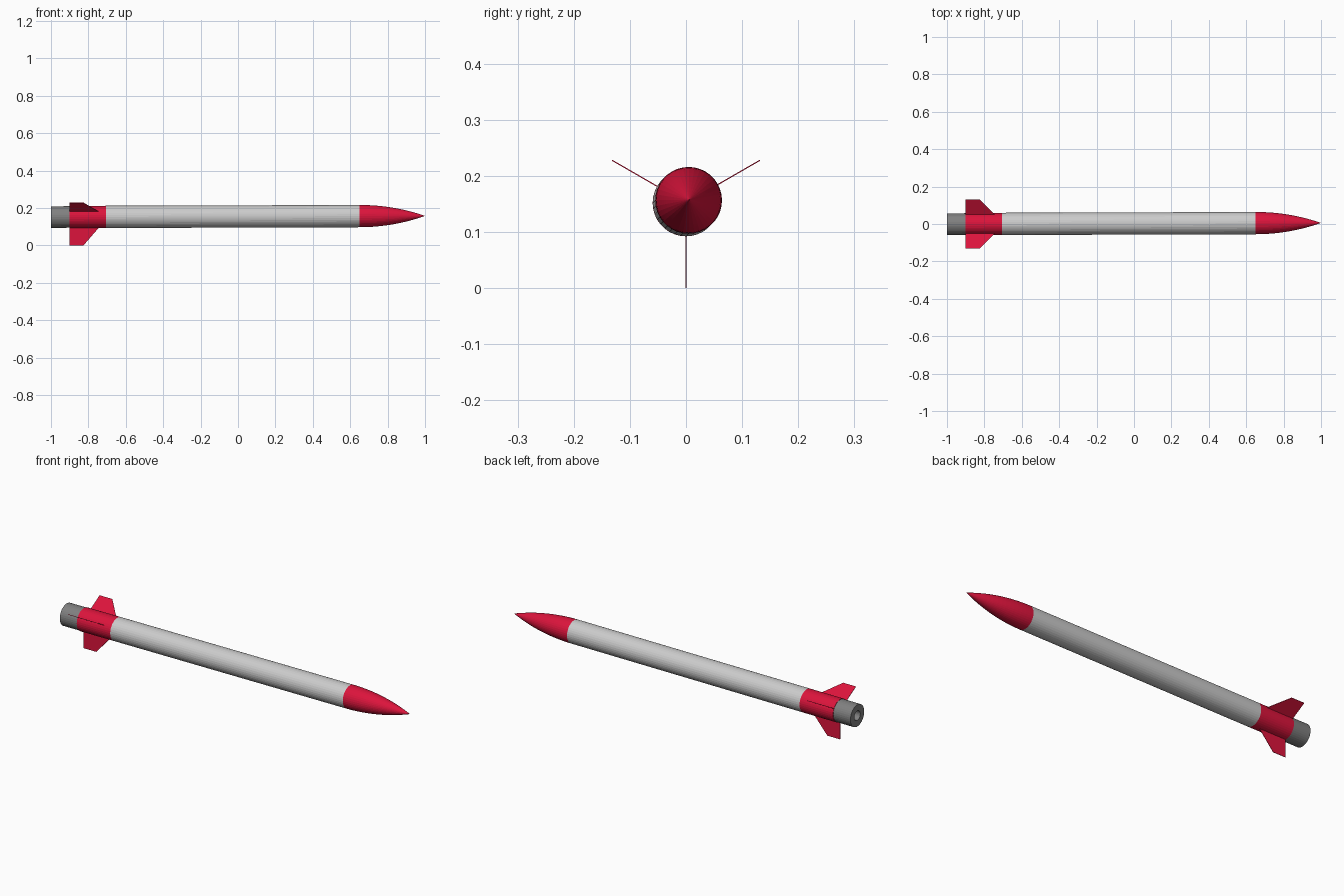
import bpy, bmesh, math
from mathutils import Matrix, Vector

if "Cube" in bpy.data.objects:
    bpy.data.objects.remove(bpy.data.objects["Cube"])

SIDES = 36
R = 0.0595            # body radius
FIN_R = 0.152         # axis to fin tip


def axis(x):
    # the rocket's centre line leans very slightly
    return Vector((x, 0.003 * (x + 0.9), 0.152 + 0.003 * (x + 0.9)))


def material(name, col):
    m = bpy.data.materials.new(name)
    m.diffuse_color = (*col, 1)
    m.use_nodes = True
    m.node_tree.nodes["Principled BSDF"].inputs["Base Color"].default_value = m.diffuse_color
    return m


red = material("red", (0.716, 0.007, 0.045))
silver = material("silver", (0.527, 0.527, 0.527))
grey = material("grey", (0.216, 0.216, 0.216))


def finish(name, bm, mat):
    bmesh.ops.recalc_face_normals(bm, faces=bm.faces)
    me = bpy.data.meshes.new(name)
    bm.to_mesh(me)
    bm.free()
    me.materials.append(mat)
    ob = bpy.data.objects.new(name, me)
    bpy.context.collection.objects.link(ob)
    return ob


def lathe(name, profile, mat):
    # profile of (x, radius) turned round the centre line; ends are closed
    bm = bmesh.new()
    rings = []
    for x, r in profile:
        c = axis(x)
        if r == 0:
            rings.append([bm.verts.new(c)] * SIDES)
            continue
        ring = []
        for i in range(SIDES):
            a = 2 * math.pi * i / SIDES
            ring.append(bm.verts.new(c + Vector((0, r * math.cos(a), r * math.sin(a)))))
        rings.append(ring)
    for p, q in zip(rings, rings[1:]):
        for i in range(SIDES):
            j = (i + 1) % SIDES
            bm.faces.new(list(dict.fromkeys((p[i], p[j], q[j], q[i]))))
    return finish(name, bm, mat)


# body tube
lathe("body_tube", [(-0.705, 0), (-0.705, R), (0.65, R), (0.65, 0)], silver)

# ogive nose cone
L, N = 0.35, 16
rho = (R * R + L * L) / (2 * R)
nose = [(0.65, 0)]
for k in range(N):
    t = L * k / N
    nose.append((0.65 + t, math.sqrt(rho * rho - t * t) + R - rho))
nose.append((1.0, 0))
lathe("nose_cone", nose, red)

# fin collar
lathe("fin_collar", [(-0.9, 0), (-0.9, R), (-0.705, R), (-0.705, 0)], red)

# motor section with a nozzle bore
lathe("motor_tail", [(-0.9, 0), (-0.9, 0.0575), (-1.0, 0.0575),
                     (-1.0, 0.025), (-0.91, 0.025), (-0.91, 0)], grey)

# three thin swept fins
FIN = [(-0.9, 0.057), (-0.9, FIN_R), (-0.826, FIN_R), (-0.746, R), (-0.746, 0.057)]
for n, deg in enumerate((30, 150, 270)):
    bm = bmesh.new()
    face = bm.faces.new([bm.verts.new((x, r, -0.001)) for x, r in FIN])
    ext = bmesh.ops.extrude_face_region(bm, geom=[face])
    bmesh.ops.translate(bm, vec=(0, 0, 0.002),
                        verts=[v for v in ext["geom"] if isinstance(v, bmesh.types.BMVert)])
    bm.transform(Matrix.Translation((0, 0, 0.152)) @ Matrix.Rotation(math.radians(deg), 4, 'X'))
    finish(f"fin_{n + 1}", bm, red)
